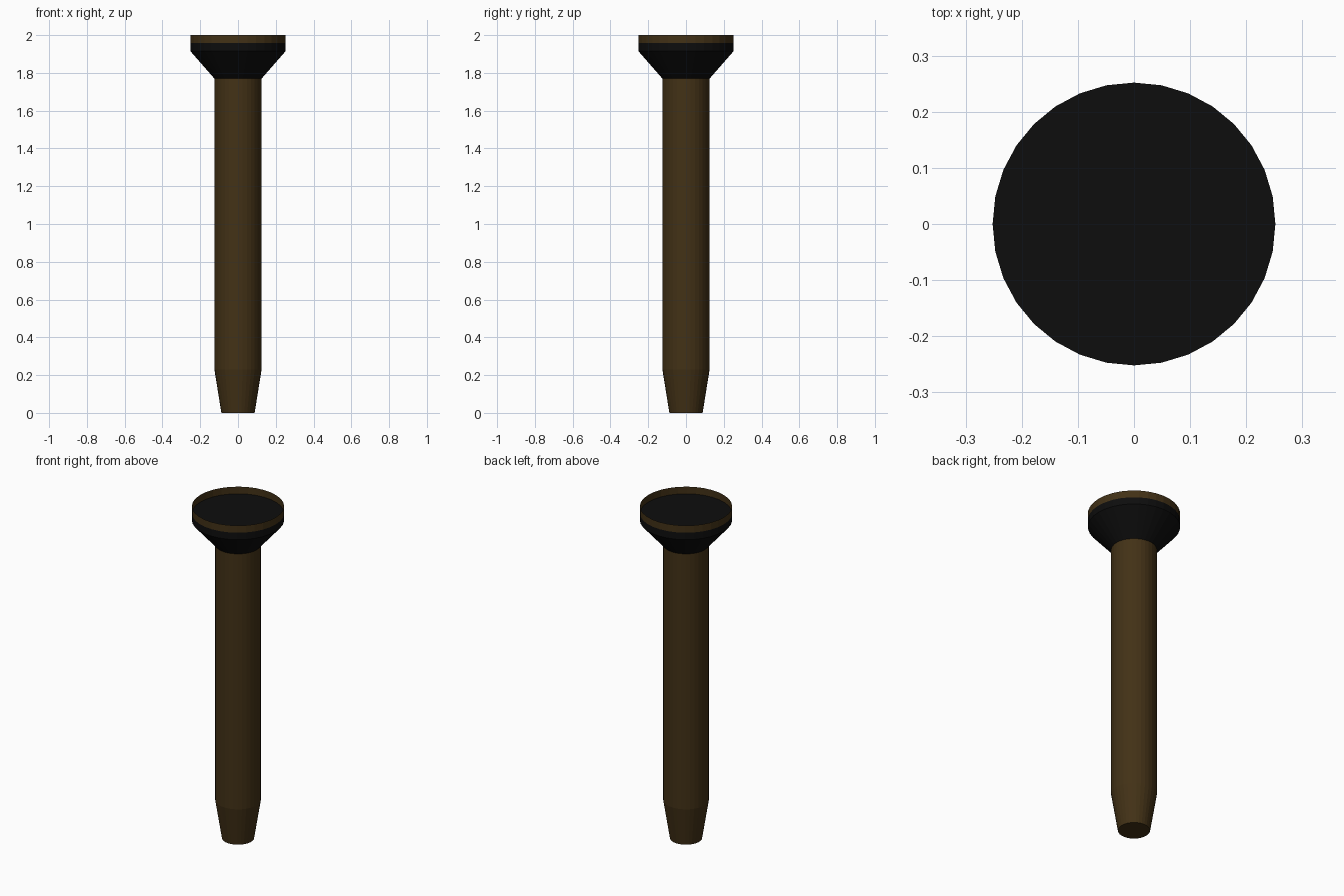
import bpy, bmesh
from math import cos, sin, tau

if "Cube" in bpy.data.objects:
    bpy.data.objects.remove(bpy.data.objects["Cube"])

SIDES = 32


def material(name, rgb):
    m = bpy.data.materials.new(name)
    m.diffuse_color = (*rgb, 1)
    m.use_nodes = True
    m.node_tree.nodes["Principled BSDF"].inputs["Base Color"].default_value = m.diffuse_color
    return m


def lathe(name, profile, mat, cap_bottom=False, cap_top=False):
    """Revolve (radius, z) points about the z axis."""
    bm = bmesh.new()
    rings = [[bm.verts.new((r * cos(tau * i / SIDES), r * sin(tau * i / SIDES), z))
              for i in range(SIDES)] for r, z in profile]
    for low, high in zip(rings, rings[1:]):
        for i in range(SIDES):
            j = (i + 1) % SIDES
            bm.faces.new((low[i], low[j], high[j], high[i]))
    if cap_bottom:
        bm.faces.new(rings[0][::-1])
    if cap_top:
        bm.faces.new(rings[-1])
    mesh = bpy.data.meshes.new(name)
    bm.to_mesh(mesh)
    bm.free()
    mesh.materials.append(mat)
    obj = bpy.data.objects.new(name, mesh)
    bpy.context.collection.objects.link(obj)
    return obj


brown = material("brown", (0.055, 0.031, 0.008))
black = material("black", (0.004, 0.004, 0.004))

# Shaft with tapered, flat-ended tip
lathe("shaft", [(0.088, 0), (0.125, 0.23), (0.125, 1.77)], brown, cap_bottom=True)

# Flared head, closed by a disc just below the rim
lathe("flared_head", [(0.125, 1.77), (0.252, 1.915), (0.252, 1.957)], black, cap_top=True)

# Thin open rim standing above the disc
lathe("rim", [(0.252, 1.957), (0.252, 2.0)], brown)
